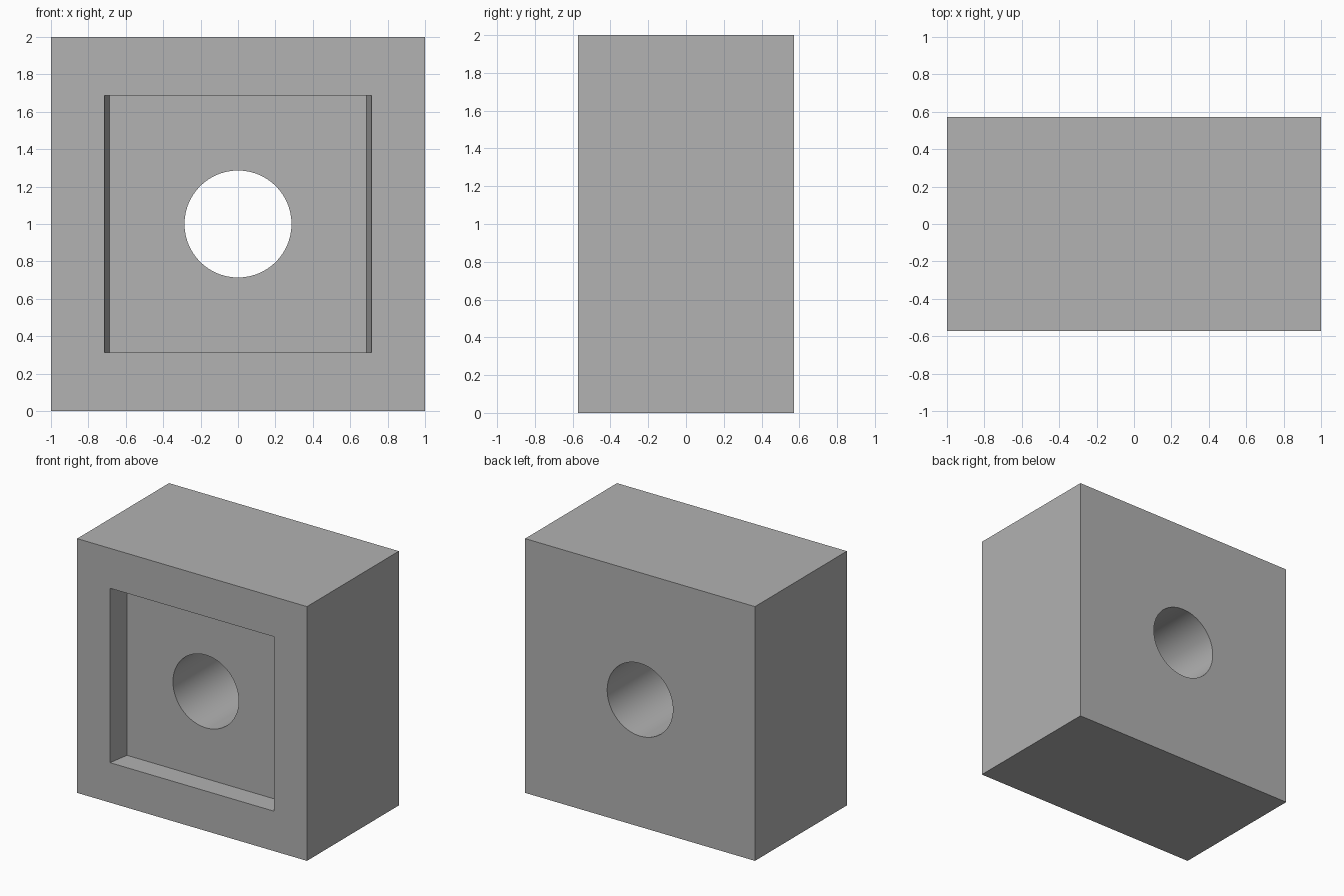
import bpy
import bmesh
from math import pi, radians
from mathutils import Matrix, Vector

cube = bpy.data.objects.get("Cube")
if cube:
    bpy.data.objects.remove(cube, do_unlink=True)

HALF_DEPTH = 0.571
RECESS_DEPTH = 0.171

grey = bpy.data.materials.new("mid_grey")
grey.use_nodes = True
colour = (0.445, 0.445, 0.445, 1)
grey.diffuse_color = colour
grey.node_tree.nodes["Principled BSDF"].inputs["Base Color"].default_value = colour


def make_object(name, bm):
    mesh = bpy.data.meshes.new(name)
    bmesh.ops.recalc_face_normals(bm, faces=bm.faces)
    bm.to_mesh(mesh)
    bm.free()
    mesh.materials.append(grey)
    obj = bpy.data.objects.new(name, mesh)
    bpy.context.collection.objects.link(obj)
    return obj


def box(size, centre):
    bm = bmesh.new()
    bmesh.ops.create_cube(bm, size=1)
    bmesh.ops.scale(bm, vec=Vector(size), verts=bm.verts)
    bmesh.ops.translate(bm, vec=Vector(centre), verts=bm.verts)
    return bm


def cut(target, cutter):
    cutter.hide_render = True
    cutter.hide_set(True)
    mod = target.modifiers.new(cutter.name, "BOOLEAN")
    mod.operation = "DIFFERENCE"
    mod.solver = "EXACT"
    mod.object = cutter
    bpy.context.view_layer.objects.active = target
    bpy.ops.object.modifier_apply(modifier=mod.name)
    bpy.data.objects.remove(cutter, do_unlink=True)


# Solid block
block = make_object("block", box((2, 2 * HALF_DEPTH, 2), (0, 0, 1)))

# Front recess: side walls lean inward towards the floor
floor_y = RECESS_DEPTH - HALF_DEPTH
bm = box((1, 2 * RECESS_DEPTH, 1.372), (0, -HALF_DEPTH, 1))
for v in bm.verts:
    half_width = 0.686 if v.co.y > -HALF_DEPTH else 0.742
    v.co.x = half_width if v.co.x > 0 else -half_width
cut(block, make_object("recess_cutter", bm))

# Round bore through the middle
bm = bmesh.new()
bmesh.ops.create_cone(bm, cap_ends=True, segments=96, radius1=0.286,
                      radius2=0.286, depth=2,
                      matrix=Matrix.Translation((0, 0, 1)) @ Matrix.Rotation(pi / 2, 4, "X"))
cut(block, make_object("bore_cutter", bm))

# Smooth bore wall, sharp edges elsewhere
bpy.ops.object.select_all(action="DESELECT")
block.select_set(True)
bpy.context.view_layer.objects.active = block
bpy.ops.object.shade_smooth_by_angle(angle=radians(30))
